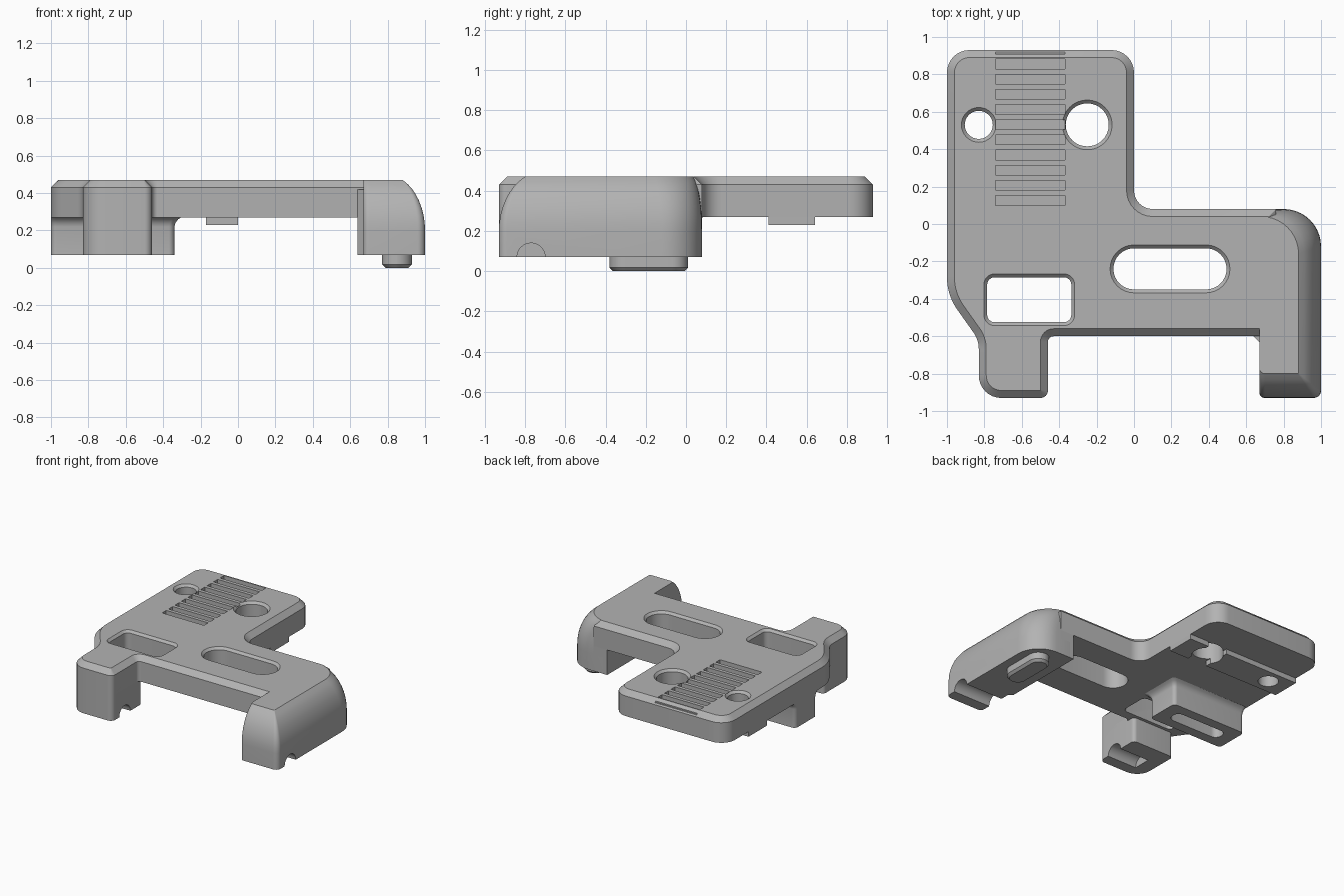
import bpy, bmesh, math
from mathutils import Vector

if "Cube" in bpy.data.objects:
    bpy.data.objects.remove(bpy.data.objects["Cube"])

grey = bpy.data.materials.new("grey_plastic")
grey.diffuse_color = (0.45, 0.45, 0.45, 1)
grey.use_nodes = True
grey.node_tree.nodes["Principled BSDF"].inputs["Base Color"].default_value = grey.diffuse_color


def rounded(corners, n=8):
    """Fillet each (x, y, radius) corner of an outline."""
    out = []
    for i, (x, y, r) in enumerate(corners):
        p = Vector((x, y))
        a = (Vector(corners[i - 1][:2]) - p).normalized()
        b = (Vector(corners[(i + 1) % len(corners)][:2]) - p).normalized()
        half = a.angle(b) / 2
        r = max(r, 0.004)
        centre = p + (a + b).normalized() * (r / math.sin(half))
        s = p + a * (r / math.tan(half)) - centre
        e = p + b * (r / math.tan(half)) - centre
        total = s.angle_signed(e)
        for k in range(n + 1):
            t = -total * k / n
            c, sn = math.cos(t), math.sin(t)
            out.append((centre.x + s.x * c - s.y * sn, centre.y + s.x * sn + s.y * c))
    return out


def inset(corners, d):
    """Move a counter-clockwise outline inward by d, keeping fillets concentric."""
    out = []
    for i, (x, y, r) in enumerate(corners):
        p = Vector((x, y))
        a = (p - Vector(corners[i - 1][:2])).normalized()
        b = (Vector(corners[(i + 1) % len(corners)][:2]) - p).normalized()
        na, nb = Vector((-a.y, a.x)), Vector((-b.y, b.x))
        q = p + (na + nb) * (d / (1 + na.dot(nb)))
        convex = a.x * b.y - a.y * b.x > 0
        out.append((q.x, q.y, r - d if convex else r + d))
    return out


def loft(name, levels):
    """Solid through (outline, z) levels."""
    bm = bmesh.new()
    rings = [[bm.verts.new((x, y, z)) for x, y in pts] for pts, z in levels]
    n = len(rings[0])
    for lo, hi in zip(rings, rings[1:]):
        for i in range(n):
            j = (i + 1) % n
            bm.faces.new((lo[i], lo[j], hi[j], hi[i]))
    bm.faces.new(rings[0][::-1])
    bm.faces.new(rings[-1])
    bmesh.ops.recalc_face_normals(bm, faces=bm.faces)
    me = bpy.data.meshes.new(name)
    bm.to_mesh(me)
    bm.free()
    me.materials.append(grey)
    ob = bpy.data.objects.new(name, me)
    bpy.context.collection.objects.link(ob)
    return ob


def rect(x0, x1, y0, y1, r=0.0):
    return [(x0, y0, r), (x1, y0, r), (x1, y1, r), (x0, y1, r)]


def box(name, x0, x1, y0, y1, z0, z1):
    pts = [c[:2] for c in rect(x0, x1, y0, y1)]
    return loft(name, [(pts, z0), (pts, z1)])


def hole(x0, x1, y0, y1, r, flare=0.018):
    """Through-hole cutter with a countersunk rim."""
    c = rect(x0, x1, y0, y1, r)
    pts, big = rounded(c), rounded(inset(c, -flare))
    return loft("hole_cutter", [(pts, -0.1), (pts, 0.47 - flare), (big, 0.47), (big, 0.6)])


def notch(x0, x1):
    """Round cross groove cutter along x."""
    ob = loft("notch_cutter", [([(0.07 * math.cos(k * math.pi / 12), 0.07 * math.sin(k * math.pi / 12))
                                 for k in range(24)], z) for z in (x0, x1)])
    for v in ob.data.vertices:
        a, b, x = v.co
        v.co = (x, -0.77 + a, 0.07 + b)
    return ob


def cut(target, cutters):
    bpy.context.view_layer.objects.active = target
    for c in cutters:
        c.hide_render = True
        m = target.modifiers.new("cut", 'BOOLEAN')
        m.operation, m.solver, m.object = 'DIFFERENCE', 'EXACT', c
        bpy.ops.object.modifier_apply(modifier=m.name)


# Main plate with chamfered top rim
outline = [(-1, 0.93, 0.12), (-1, -0.38, 0.3), (-0.83, -0.62, 0.15), (-0.83, -0.93, 0.12),
           (-0.46, -0.93, 0.04), (-0.46, -0.6, 0.03), (0.76, -0.6, 0), (0.76, 0.08, 0),
           (0, 0.08, 0.1), (0, 0.93, 0.12)]
base = rounded(outline)
plate = loft("plate", [(base, 0.27), (base, 0.43), (rounded(inset(outline, 0.04)), 0.47)])

# Underside pads around the two round holes
pads = [box("right_pad", -0.17, 0, 0.41, 0.64, 0.23, 0.29),
        box("left_pad", -1, -0.34, 0.41, 0.64, 0.23, 0.29)]

# Openings and grip grooves
round_holes = [hole(-0.905, -0.755, 0.455, 0.605, 0.0749),
               hole(-0.365, -0.135, 0.415, 0.645, 0.1149)]
windows = [hole(-0.785, -0.335, -0.525, -0.285, 0.04),
           hole(-0.11, 0.495, -0.35, -0.13, 0.1099)]
grooves = [box("groove_cutter", -0.74, -0.37, 0.1 + 0.081 * i, 0.152 + 0.081 * i, 0.44, 0.6)
           for i in range(11)]
cut(plate, round_holes + windows + grooves)
for p in pads:
    cut(p, round_holes)

# Side arm with a domed outer edge
levels = []
for z in (0.07, 0.2, 0.24, 0.28, 0.32, 0.36, 0.39, 0.42, 0.445, 0.47):
    u = max(0, (z - 0.2) / 0.27)
    f = (1 - math.sqrt(1 - (0.9 * u) ** 2)) / (1 - math.sqrt(0.19))
    levels.append((rounded([(0.67, -0.93 + 0.13 * f, 0.03), (1 - 0.12 * f, -0.93 + 0.13 * f, 0.04 * (1 - f)),
                            (1 - 0.12 * f, 0.08 - 0.04 * f, 0.2), (0.67, 0.08 - 0.04 * f, 0)], 10), z))
arm = loft("side_arm", levels)
inner = [(0.64, -0.6), (0.68, -0.64), (0.76, -0.64), (0.76, 0.08), (0.64, 0.08)]
arm_wall = loft("arm_inner_wall", [(inner, 0.07), (inner, 0.42)])

# Front leg
leg_c = rounded([(-0.83, -0.93, 0.12), (-0.46, -0.93, 0.04), (-0.46, -0.55, 0.03), (-0.83, -0.55, 0.03)])
leg = loft("front_leg", [(leg_c, 0.07), (leg_c, 0.3)])

# Cross notches under the arm and leg
cut(arm, [notch(0.6, 1.1)])
cut(leg, [notch(-0.72, -0.4)])

# Underside block flaring into the plate, with a blind slot
block = loft("lower_block", [(rounded(rect(-1, -0.34 + e, -0.22 - e, 0.05 + e, 0.03)), z)
                             for z, e in ((0.07, 0), (0.22, 0), (0.24, 0.005), (0.26, 0.02), (0.275, 0.045))])
slot = rounded(rect(-0.9, -0.44, -0.14, -0.03, 0.05))
cut(block, [loft("slot_cutter", [(slot, 0), (slot, 0.17)])])

# Foot under the arm
foot_c = rect(0.77, 0.93, -0.38, 0.01, 0.0799)
foot_p = rounded(foot_c)
foot = loft("foot", [(rounded(inset(foot_c, 0.018)), 0), (foot_p, 0.018), (foot_p, 0.09)])

# Remove cutters and smooth the curved walls
for ob in list(bpy.data.objects):
    if ob.name.split(".")[0].endswith("_cutter"):
        bpy.data.objects.remove(ob)
bpy.ops.object.select_all(action='DESELECT')
for ob in bpy.data.objects:
    ob.select_set(True)
bpy.context.view_layer.objects.active = plate
bpy.ops.object.shade_smooth_by_angle(angle=math.radians(28))
